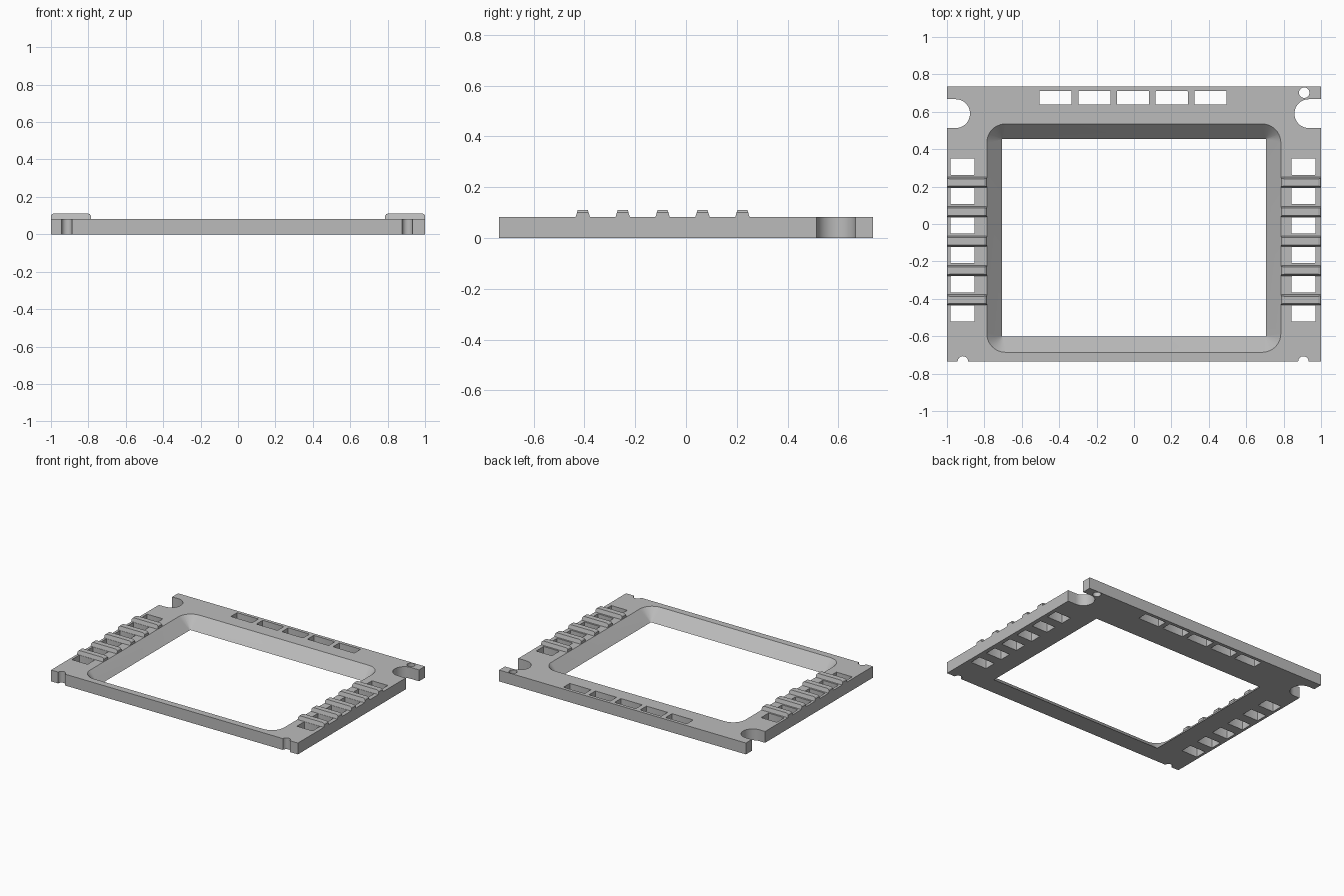
import bpy, bmesh, math

cube = bpy.data.objects.get("Cube")
if cube:
    bpy.data.objects.remove(cube, do_unlink=True)

T = 0.083      # plate thickness
HY = 0.735     # half depth
PITCH = 0.157  # spacing of side slots and ribs

grey = bpy.data.materials.new("light_grey")
grey.use_nodes = True
colour = (0.5, 0.5, 0.5, 1)
grey.diffuse_color = colour
grey.node_tree.nodes["Principled BSDF"].inputs["Base Color"].default_value = colour


def loft(bm, rings):
    """Join equal-length rings of points into a closed solid."""
    loops = [[bm.verts.new(p) for p in ring] for ring in rings]
    n = len(loops[0])
    for a, b in zip(loops, loops[1:]):
        for i in range(n):
            j = (i + 1) % n
            bm.faces.new((a[i], a[j], b[j], b[i]))
    bm.faces.new(loops[0][::-1])
    bm.faces.new(loops[-1])


def rounded(x0, x1, y0, y1, r, z, steps=10):
    """Counter-clockwise rounded rectangle at height z."""
    corners = [(x1 - r, y1 - r), (x0 + r, y1 - r), (x0 + r, y0 + r), (x1 - r, y0 + r)]
    ring = []
    for k, (cx, cy) in enumerate(corners):
        for s in range(steps + 1):
            a = math.pi / 2 * (k + s / steps)
            ring.append((cx + r * math.cos(a), cy + r * math.sin(a), z))
    return ring


def prism(bm, x0, x1, y0, y1, z0, z1, r=0.003, steps=2):
    loft(bm, [rounded(x0, x1, y0, y1, r, z, steps) for z in (z0, z1)])


def finish(bm, name):
    bmesh.ops.recalc_face_normals(bm, faces=bm.faces)
    mesh = bpy.data.meshes.new(name)
    bm.to_mesh(mesh)
    bm.free()
    mesh.materials.append(grey)
    ob = bpy.data.objects.new(name, mesh)
    bpy.context.collection.objects.link(ob)
    return ob


# Flat base plate
bm = bmesh.new()
loft(bm, [[(-1, -HY, z), (1, -HY, z), (1, HY, z), (-1, HY, z)] for z in (0, T)])
frame = finish(bm, "frame_plate")

# Window opening that flares towards the top with rounded corners
bm = bmesh.new()
lower = (-0.706, 0.706, -0.602, 0.455, 0.003)
upper = (-0.787, 0.785, -0.686, 0.535, 0.1)
loft(bm, [rounded(*lower, -0.05), rounded(*lower, 0),
          rounded(*upper, T), rounded(*upper, T + 0.05)])

# Slots along the back edge
for i in range(-2, 3):
    x = -0.005 + 0.207 * i
    prism(bm, x - 0.086, x + 0.086, 0.638, 0.711, -0.05, T + 0.05)

# Slots down both sides
for i in range(6):
    y = 0.306 - PITCH * i
    for x in (-0.917, 0.906):
        prism(bm, x - 0.064, x + 0.064, y - 0.043, y + 0.043, -0.05, T + 0.05)

# Round-ended side notches, front half-round notches and the pin hole
prism(bm, -1.2, -0.877, 0.513, 0.667, -0.05, T + 0.05, 0.076, 12)
prism(bm, 0.858, 1.2, 0.513, 0.667, -0.05, T + 0.05, 0.076, 12)
for x, y in ((-0.915, -HY), (0.906, -HY), (0.91, 0.702)):
    prism(bm, x - 0.028, x + 0.028, y - 0.028, y + 0.028, -0.05, T + 0.05, 0.0279, 8)
cutter = finish(bm, "frame_cutter")
cutter.hide_render = True

# Cut the plate, then drop the cutter
cut = frame.modifiers.new("openings", 'BOOLEAN')
cut.operation = 'DIFFERENCE'
cut.solver = 'EXACT'
cut.object = cutter
bpy.ops.object.select_all(action='DESELECT')
bpy.context.view_layer.objects.active = frame
frame.select_set(True)
bpy.ops.object.modifier_apply(modifier=cut.name)
bpy.data.objects.remove(cutter, do_unlink=True)
bpy.ops.object.shade_smooth_by_angle(angle=math.radians(30))

# Tapered ribs between the side slots, with chamfered ends
for side, name in ((-1, "right_ribs"), (1, "left_ribs")):
    bm = bmesh.new()
    for i in range(5):
        y = 0.222 - PITCH * i
        profile = [(0.787, T - 0.003), (1, T - 0.003), (1, 0.1), (0.994, 0.108),
                   (0.985, 0.111), (0.802, 0.111), (0.793, 0.108), (0.787, 0.1)]
        rings = []
        for face in (-1, 1):
            rings.append([(side * x, y + face * (0.028 - 0.3 * (z - T)), z)
                          for x, z in profile])
        loft(bm, rings)
    finish(bm, name)
